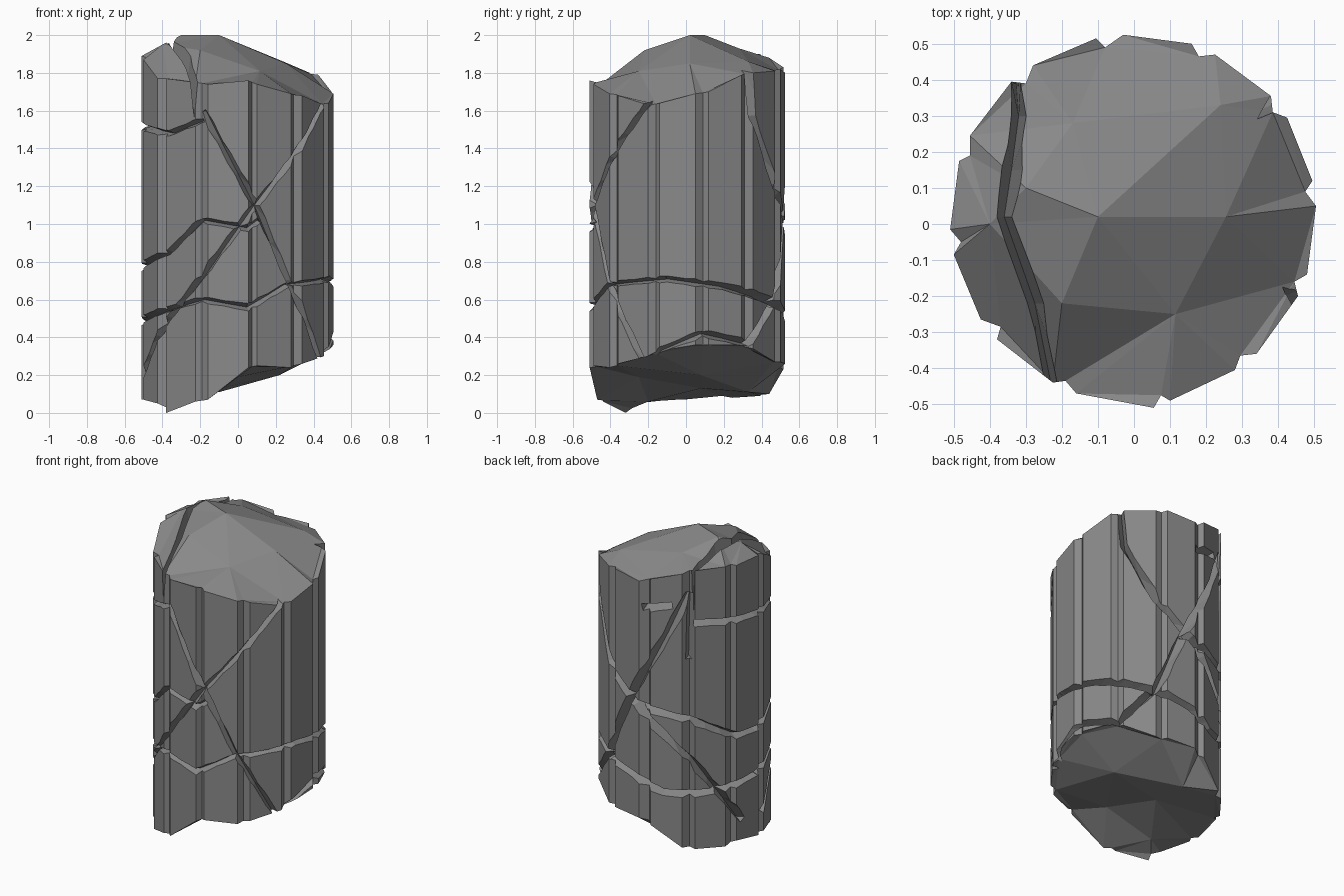
import bpy, bmesh
from math import radians, cos, sin, hypot, ceil
from mathutils import Vector
from mathutils.geometry import delaunay_2d_cdt

if "Cube" in bpy.data.objects:
    bpy.data.objects.remove(bpy.data.objects["Cube"])

stone = bpy.data.materials.new("grey stone")
stone.use_nodes = True
grey = (0.25, 0.25, 0.25, 1)
stone.diffuse_color = grey
stone.node_tree.nodes["Principled BSDF"].inputs["Base Color"].default_value = grey


def on_round(radius, degrees, height):
    a = radians(degrees)
    return Vector((radius * cos(a), radius * sin(a), height))


def make_object(name, bm):
    bmesh.ops.recalc_face_normals(bm, faces=bm.faces)
    mesh = bpy.data.meshes.new(name)
    bm.to_mesh(mesh)
    bm.free()
    mesh.materials.append(stone)
    obj = bpy.data.objects.new(name, mesh)
    bpy.context.collection.objects.link(obj)
    return obj


# Worn outline, clockwise from the back: start and end of each flat panel, then the notch
OUTLINE = [
    ((-.03, .525), (.16, .5), (.18, .465)), ((.225, .47), (.38, .355), (.385, .31)),
    ((.425, .295), (.495, .12), (.475, .09)), ((.505, .05), (.48, -.14), (.445, -.16)),
    ((.455, -.2), (.34, -.36), (.295, -.365)), ((.28, -.405), (.1, -.49), (.075, -.475)),
    ((.055, -.51), (-.16, -.47), (-.19, -.435)), ((-.225, -.44), (-.38, -.32), (-.37, -.285)),
    ((-.425, -.265), (-.5, -.085), (-.48, -.05)), ((-.51, -.015), (-.485, .175), (-.455, .19)),
    ((-.455, .245), (-.34, .395), (-.3, .39)), ((-.28, .44), (-.105, .515), (-.08, .49)),
]
# Heights of the two rims at the start and end of each panel
TOP_RIM = [(1.8, 1.82), (1.81, 1.8), (1.79, 1.7), (1.69, 1.64), (1.63, 1.68), (1.69, 1.74),
           (1.76, 1.74), (1.75, 1.77), (1.77, 1.87), (1.89, 1.89), (1.9, 1.9), (1.88, 1.83)]
LOW_RIM = [(.26, .27), (.27, .34), (.36, .36), (.36, .33), (.3, .26), (.24, .25),
           (.24, .07), (.06, 0), (.05, .07), (.07, .1), (.08, .09), (.1, .23)]
# Peaks and hollows of the broken ends
TOP_POINTS = [(-.1, .02, 2), (.255, .02, 1.85), (-.2, -.22, 1.92), (.115, -.25, 1.81),
              (-.17, .28, 1.93), (.24, .33, 1.86), (-.3, .1, 2), (-.4, 0, 1.95)]
LOW_POINTS = [(-.1, .08, .13), (.22, .08, .2), (-.3, -.2, .06), (0, -.25, .19), (-.1, .33, .11)]


def rim(heights):
    points = []
    for k, (panel, (start, end)) in enumerate(zip(OUTLINE, heights)):
        following = heights[(k + 1) % len(heights)][0]
        for xy, z in zip(panel, (start, end, (end + following) / 2)):
            points.append((*xy, z))
    return points


def add_end(bm, rim_verts, inner):
    verts = rim_verts + [bm.verts.new(p) for p in inner]
    n = len(rim_verts)
    edges = [(i, (i + 1) % n) for i in range(n)]
    result = delaunay_2d_cdt([v.co.xy for v in verts], edges, [], 1, 1e-6)
    for face in result[2]:
        bm.faces.new([verts[result[3][i][0]] for i in face])


# Column drum: notched outline between two broken ends
bm = bmesh.new()
top = [bm.verts.new(p) for p in rim(TOP_RIM)]
low = [bm.verts.new(p) for p in rim(LOW_RIM)]
for i in range(len(top)):
    bm.faces.new((top[i - 1], top[i], low[i], low[i - 1]))
add_end(bm, top, TOP_POINTS)
add_end(bm, low, LOW_POINTS)
column = make_object("broken_column", bm)


def volume(mesh):
    bm = bmesh.new()
    bm.from_mesh(mesh)
    size = bm.calc_volume()
    bm.free()
    return size


def cut(name, sections):
    """Sweep a wedge through triangular sections and subtract it."""
    bm = bmesh.new()
    rings = [[bm.verts.new(p) for p in s] for s in sections]
    for a, b in zip(rings, rings[1:]):
        for j in range(3):
            bm.faces.new((a[j - 1], a[j], b[j], b[j - 1]))
    bm.faces.new(rings[0])
    bm.faces.new(rings[-1])
    bmesh.ops.triangulate(bm, faces=bm.faces)
    cutter = make_object(name, bm)
    cutter.hide_render = True
    mod = column.modifiers.new(name, "BOOLEAN")
    mod.operation = "DIFFERENCE"
    mod.object = cutter
    before = volume(column.data)
    # Accept the first solver that takes away only a thin sliver
    for solver in ("MANIFOLD", "EXACT", "FLOAT"):
        mod.solver = solver
        graph = bpy.context.evaluated_depsgraph_get()
        graph.update()
        carved = bpy.data.meshes.new_from_object(column.evaluated_get(graph))
        if before * .9 < volume(carved) < before * .99999:
            column.data = carved
            break
    column.modifiers.clear()
    bpy.data.objects.remove(cutter)


def side_crack(name, path):
    """Wedge following (angle, height) points on the round side."""
    fine = []
    for (a, z), (b, y) in zip(path, path[1:]):
        steps = ceil(abs(b - a) / 15)
        fine += [(a + (b - a) * s / steps, z + (y - z) * s / steps) for s in range(steps)]
    fine.append(path[-1])
    sections = []
    for i, (a, z) in enumerate(fine):
        p, q = fine[max(i - 1, 0)], fine[min(i + 1, len(fine) - 1)]
        run, rise = radians(q[0] - p[0]) / 2, q[1] - p[1]
        size = hypot(run, rise)
        da, dz = -rise / size * 4.2, run / size * .04
        sections.append((on_round(.57, a + da, z + dz), on_round(.57, a - da, z - dz),
                         on_round(.45, a, z)))
    cut(name, sections)


# Cracks winding round the side
CRACKS = {
    "front_falling_crack": [(-112, 1.6), (-79, 1.1), (-57, .7), (-28, .28)],
    "front_rising_crack": [(-16, 1.72), (-79, 1.1), (-113, .72), (-138, .5), (-172, .2)],
    "low_front_crack": [(-182, .48), (-138, .55), (-113, .6), (-84, .56), (-57, .68), (-10, .71)],
    "low_back_crack": [(-13, .71), (23, .67), (62, .59), (88, .53), (110, .45), (140, .45),
                       (181, .48)],
    "middle_ring_crack": [(85, 1.01), (128, .93), (161, .78), (180, .77), (222, .85),
                          (247, 1.02), (276, .98), (283, 1.02)],
    "upper_ring_crack": [(130, 1.56), (180, 1.52), (222, 1.48), (248, 1.55)],
    "back_rising_crack": [(127, 1.75), (112, 1.47), (86, 1.04), (63, .56)],
    "back_notch_slit": [(128, 1.75), (127, 1.32)],
    "back_right_crack": [(40, 1.85), (43, 1.57), (65, 1.2), (87, 1.01)],
    "back_falling_crack": [(87, 1.03), (128, .67), (166, .22)],
    "bottom_edge_crack": [(-25, .27), (-17, .33), (10, .42), (40, .37), (62, .58)],
    "back_short_crack": [(95, 1.63), (116, 1.67)],
}
for name, path in CRACKS.items():
    side_crack(name, path)

# Deep split across the top, as left lip, right lip, y and height of the floor
SPLIT = [(-.36, -.31, .5, 1.45), (-.36, -.28, .3, 1.7), (-.39, -.29, .15, 1.78),
         (-.4, -.32, .02, 1.82), (-.33, -.22, -.22, 1.72), (-.27, -.16, -.52, 1.5)]
cut("top_split", [((a, y, 2.1), (b, y, 2.1), ((a + b) / 2, y, z)) for a, b, y, z in SPLIT])
